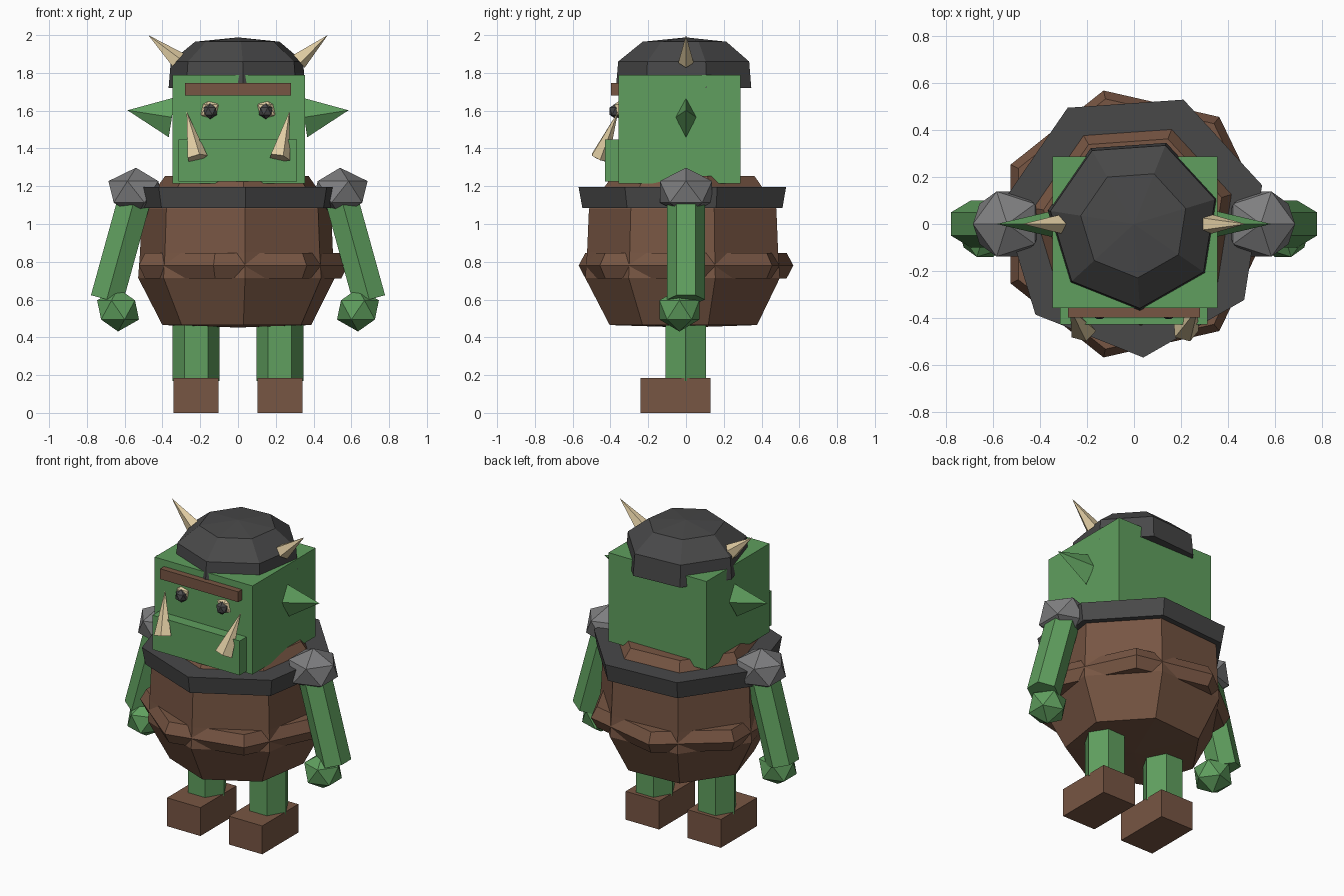
import bpy, bmesh, math
from mathutils import Vector, Matrix

if "Cube" in bpy.data.objects:
    bpy.data.objects.remove(bpy.data.objects["Cube"])


def material(name, color):
    m = bpy.data.materials.new(name)
    m.diffuse_color = (*color, 1)
    m.use_nodes = True
    m.node_tree.nodes["Principled BSDF"].inputs["Base Color"].default_value = m.diffuse_color
    return m


GREEN = material("green_skin", (0.115, 0.345, 0.112))
BROWN = material("brown_leather", (0.185, 0.092, 0.056))
IRON = material("dark_iron", (0.065, 0.065, 0.066))
STEEL = material("grey_steel", (0.21, 0.21, 0.215))
BONE = material("bone", (0.74, 0.60, 0.36))


def finish(name, bm, mat):
    bmesh.ops.recalc_face_normals(bm, faces=bm.faces)
    me = bpy.data.meshes.new(name)
    bm.to_mesh(me)
    bm.free()
    me.materials.append(mat)
    ob = bpy.data.objects.new(name, me)
    bpy.context.collection.objects.link(ob)
    return ob


def lathe(name, profile, n, phase, mat, closed=False):
    """Turn (radius, z) points around z; closed makes a ring, otherwise ends are capped."""
    bm = bmesh.new()
    rings = []
    for r, z in profile:
        rings.append([bm.verts.new((r * math.cos(phase + k * math.tau / n),
                                    r * math.sin(phase + k * math.tau / n), z))
                      for k in range(n)])
    pairs = list(zip(rings, rings[1:]))
    if closed:
        pairs.append((rings[-1], rings[0]))
    for a, b in pairs:
        for k in range(n):
            j = (k + 1) % n
            bm.faces.new((a[k], a[j], b[j], b[k]))
    if not closed:
        bm.faces.new(rings[0])
        bm.faces.new(rings[-1])
    bmesh.ops.remove_doubles(bm, verts=bm.verts, dist=1e-5)
    return finish(name, bm, mat)


def spike(name, start, end, radii, n, mat, tip=0.0, phase=0.0):
    """Prism or cone from start to end; tip is the end scale (0 = pointed)."""
    start, end = Vector(start), Vector(end)
    d = (end - start).normalized()
    u = Vector((0, 1, 0)).cross(d).normalized()
    v = d.cross(u)
    bm = bmesh.new()

    def ring(c, s):
        return [bm.verts.new(c + u * radii[0] * s * math.cos(phase + k * math.tau / n)
                             + v * radii[1] * s * math.sin(phase + k * math.tau / n))
                for k in range(n)]
    base = ring(start, 1)
    bm.faces.new(base)
    if tip:
        top = ring(end, tip)
        bm.faces.new(top)
        for k in range(n):
            bm.faces.new((base[k], base[(k + 1) % n], top[(k + 1) % n], top[k]))
    else:
        apex = bm.verts.new(end)
        for k in range(n):
            bm.faces.new((base[k], base[(k + 1) % n], apex))
    return finish(name, bm, mat)


def box(name, lo, hi, mat):
    lo, hi = Vector(lo), Vector(hi)
    bm = bmesh.new()
    bmesh.ops.create_cube(bm, size=1, matrix=Matrix.Translation((lo + hi) / 2)
                          @ Matrix.Diagonal((*(hi - lo), 1)))
    return finish(name, bm, mat)


def ball(name, center, scale, mat, side=1):
    bm = bmesh.new()
    bmesh.ops.create_icosphere(bm, subdivisions=1, radius=1)
    for v in bm.verts:
        v.co = Vector((v.co.x * scale[0] * side, v.co.y * scale[1], v.co.z * scale[2])) + Vector(center)
    return finish(name, bm, mat)


# torso, belly roll and collar, all seven-sided
TURN = math.radians(-86)
lathe("torso", [(0, 0.452), (0.405, 0.465), (0.535, 0.715), (0.525, 0.85), (0.515, 1.08),
                (0.43, 1.2), (0.39, 1.255), (0, 1.255)], 7, TURN, BROWN)
roll = [(0.51 + 0.073 * math.cos(k * math.pi / 3), 0.78 + 0.078 * math.sin(k * math.pi / 3))
        for k in range(6)]
lathe("belly_roll", roll, 7, 0, BROWN, closed=True)
lathe("collar", [(0.42, 1.085), (0.55, 1.085), (0.57, 1.195), (0.42, 1.195)], 7, TURN, IRON, closed=True)

# head, jaw, brow and helmet
box("head", (-0.348, -0.358, 1.215), (0.355, 0.288, 1.79), GREEN)
box("jaw", (-0.315, -0.428, 1.225), (0.312, -0.33, 1.448), GREEN)
box("brow", (-0.28, -0.398, 1.68), (0.28, -0.34, 1.747), BROWN)
lathe("helmet", [(0, 1.72), (0.372, 1.72), (0.36, 1.86), (0.23, 1.965), (0, 1.988)], 7, TURN, IRON)

# paired parts
for s, tag in ((-1, "left"), (1, "right")):
    # face
    ball("eye_" + tag, (s * 0.15, -0.335, 1.605), (0.062, 0.05, 0.064), BONE, s)
    ball("pupil_" + tag, (s * 0.147, -0.372, 1.597), (0.04, 0.038, 0.042), IRON, s)
    spike("tusk_" + tag, (s * 0.218, -0.455, 1.35), (s * 0.272, -0.36, 1.595), (0.058, 0.05), 5, BONE)
    spike("ear_" + tag, (s * 0.35, 0, 1.565), (s * 0.585, 0, 1.602), (0.107, 0.055), 4, GREEN)
    spike("horn_" + tag, (s * 0.32, 0, 1.865), (s * 0.475, 0, 2.0), (0.05, 0.043), 5, BONE)
    # arm
    spike("arm_" + tag, (s * 0.54, 0, 1.16), (s * 0.695, 0, 0.6), (0.1, 0.1), 6, GREEN,
          tip=1, phase=math.pi / 6)
    ball("hand_" + tag, (s * 0.635, -0.035, 0.545), (0.124, 0.124, 0.114), GREEN, s)
    ball("shoulder_pad_" + tag, (s * 0.54, 0, 1.17), (0.163, 0.163, 0.128), STEEL, s)
    # leg
    spike("leg_" + tag, (s * 0.222, -0.002, 0.17), (s * 0.222, -0.002, 0.52), (0.124, 0.124), 6, GREEN, tip=1)
    box("boot_" + tag, (s * 0.222 - 0.12, -0.24, 0), (s * 0.222 + 0.12, 0.13, 0.184), BROWN)
